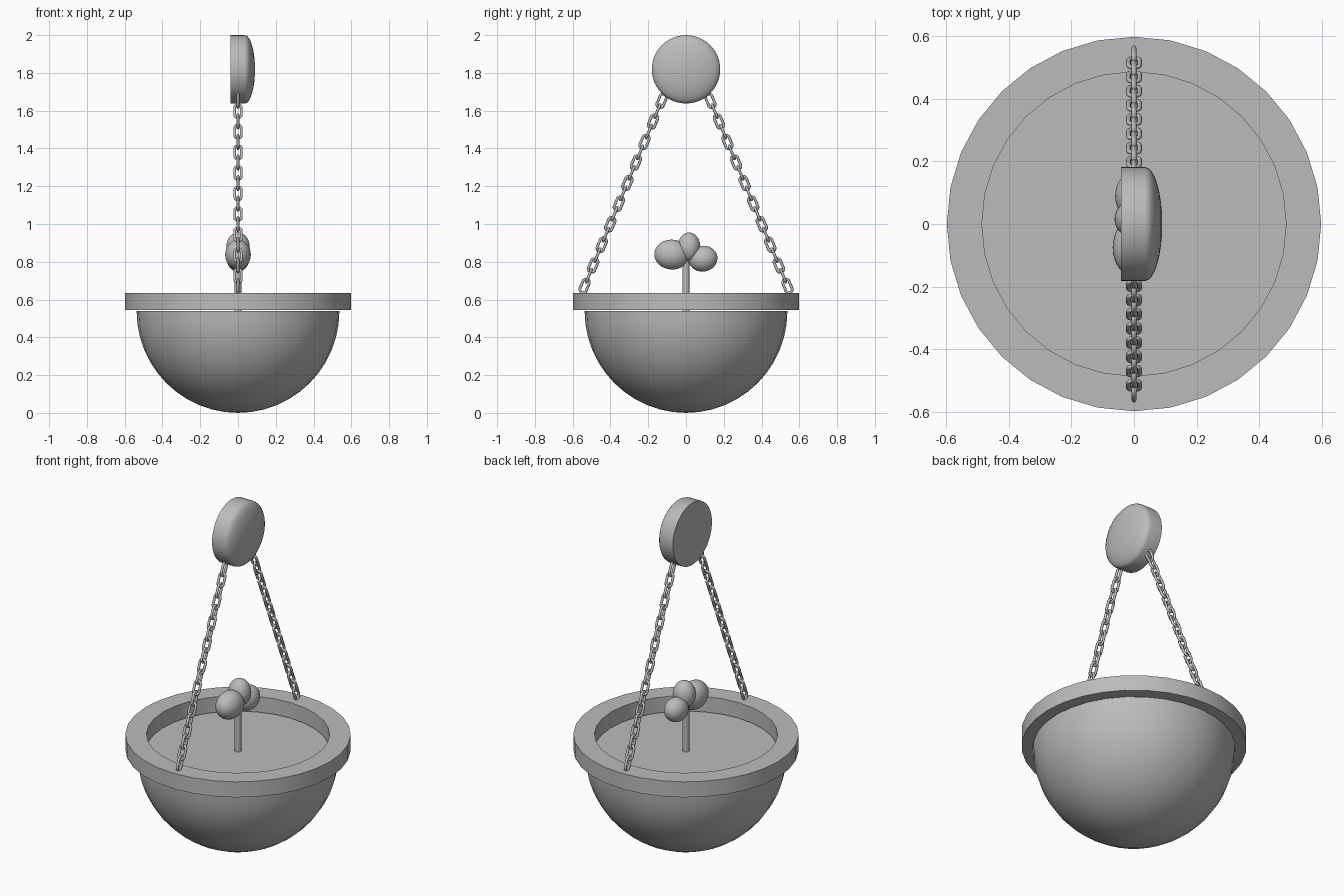
import bpy, bmesh, math
from mathutils import Matrix, Vector

cube = bpy.data.objects.get("Cube")
if cube:
    bpy.data.objects.remove(cube, do_unlink=True)

grey = bpy.data.materials.new("plain grey")
grey.use_nodes = True
COLOUR = (0.5, 0.5, 0.5, 1)
grey.diffuse_color = COLOUR
grey.node_tree.nodes["Principled BSDF"].inputs["Base Color"].default_value = COLOUR


def finish(name, bm, angle=40):
    """Turn a bmesh into a named, shaded object."""
    bmesh.ops.recalc_face_normals(bm, faces=bm.faces)
    mesh = bpy.data.meshes.new(name)
    bm.to_mesh(mesh)
    bm.free()
    mesh.materials.append(grey)
    obj = bpy.data.objects.new(name, mesh)
    bpy.context.collection.objects.link(obj)
    bpy.ops.object.select_all(action="DESELECT")
    obj.select_set(True)
    bpy.context.view_layer.objects.active = obj
    bpy.ops.object.shade_smooth_by_angle(angle=math.radians(angle))
    return obj


def lathe(name, profile, steps=32, closed=False, matrix=Matrix()):
    """Spin a (radius, height) profile around z."""
    bm = bmesh.new()
    verts = [bm.verts.new((r, 0, z)) for r, z in profile]
    edges = [bm.edges.new(pair) for pair in zip(verts, verts[1:])]
    if closed:
        edges.append(bm.edges.new((verts[-1], verts[0])))
    bmesh.ops.spin(bm, geom=verts + edges, cent=(0, 0, 0), axis=(0, 0, 1),
                   angle=math.tau, steps=steps, use_duplicate=False)
    bmesh.ops.remove_doubles(bm, verts=bm.verts, dist=1e-5)
    bm.transform(matrix)
    return finish(name, bm)


def quarter(radius, height, base, count):
    """Quarter ellipse from the rim to the pole."""
    arc = [i * math.pi / 2 / count for i in range(count + 1)]
    return [(radius * math.cos(a), base + height * math.sin(a)) for a in arc]


# Bowl closed by a flat soil surface, with a square rim
SOIL = 0.54
lathe("bowl", [(0, SOIL)] + quarter(0.537, -SOIL, SOIL, 12))
lathe("rim", [(0.485, 0.545), (0.597, 0.545), (0.597, 0.636), (0.485, 0.636)], closed=True)

# Domed wall plate facing +x
to_side = Matrix.Translation((0, 0, 1.819)) @ Matrix.Rotation(math.pi / 2, 4, "Y")
lathe("wall_plate", [(0, -0.041), (0.181, -0.041)] + quarter(0.181, 0.054, 0.036, 8),
      steps=48, matrix=to_side)

# Plant: stem and three rounded leaves
lathe("plant_stem", [(0, SOIL - 0.01), (0.018, SOIL - 0.01), (0.018, 0.84), (0, 0.84)], steps=16)
leaves = {
    "large_leaf": ((0, -0.075, 0.838), (0.068, 0.093, 0.079), -4),
    "small_leaf": ((0, 0.09, 0.816), (0.06, 0.077, 0.068), 10),
    "top_leaf": ((0, 0.016, 0.878), (0.062, 0.06, 0.077), 0),
}
for name, (place, size, tilt) in leaves.items():
    bm = bmesh.new()
    bmesh.ops.create_uvsphere(bm, u_segments=32, v_segments=16, radius=1)
    bm.transform(Matrix.Translation(place) @ Matrix.Rotation(math.radians(tilt), 4, "X")
                 @ Matrix.Diagonal((*size, 1)))
    finish(name, bm)


def add_link(bm, matrix, radius=0.018, wire=0.0075, stretch=0.0195, around=16, sides=8):
    """Add one oval link, long along its local y."""
    rings = []
    for i in range(around):
        a = (i + 0.5) * math.tau / around
        out = Vector((math.cos(a), math.sin(a), 0))
        centre = out * radius + Vector((0, math.copysign(stretch, out.y), 0))
        ring = []
        for j in range(sides):
            b = j * math.tau / sides
            offset = out * math.cos(b) + Vector((0, 0, math.sin(b)))
            ring.append(bm.verts.new(matrix @ (centre + offset * wire)))
        rings.append(ring)
    for i in range(around):
        one, two = rings[i - 1], rings[i]
        for j in range(sides):
            bm.faces.new((one[j - 1], two[j - 1], two[j], one[j]))


# Two chains of alternating links from the plate to the rim
LINKS = 19
across = Vector((1, 0, 0))
for name, side in (("front_chain", -1), ("back_chain", 1)):
    top = Vector((0, side * 0.129, 1.652))
    bottom = Vector((0, side * 0.537, 0.672))
    along = (bottom - top).normalized()
    bm = bmesh.new()
    for i in range(LINKS):
        normal = across.cross(along) if i % 2 else across
        turn = Matrix((along.cross(normal), along, normal)).transposed().to_4x4()
        place = Matrix.Translation(top.lerp(bottom, i / (LINKS - 1)))
        add_link(bm, place @ turn)
    finish(name, bm, 60)
